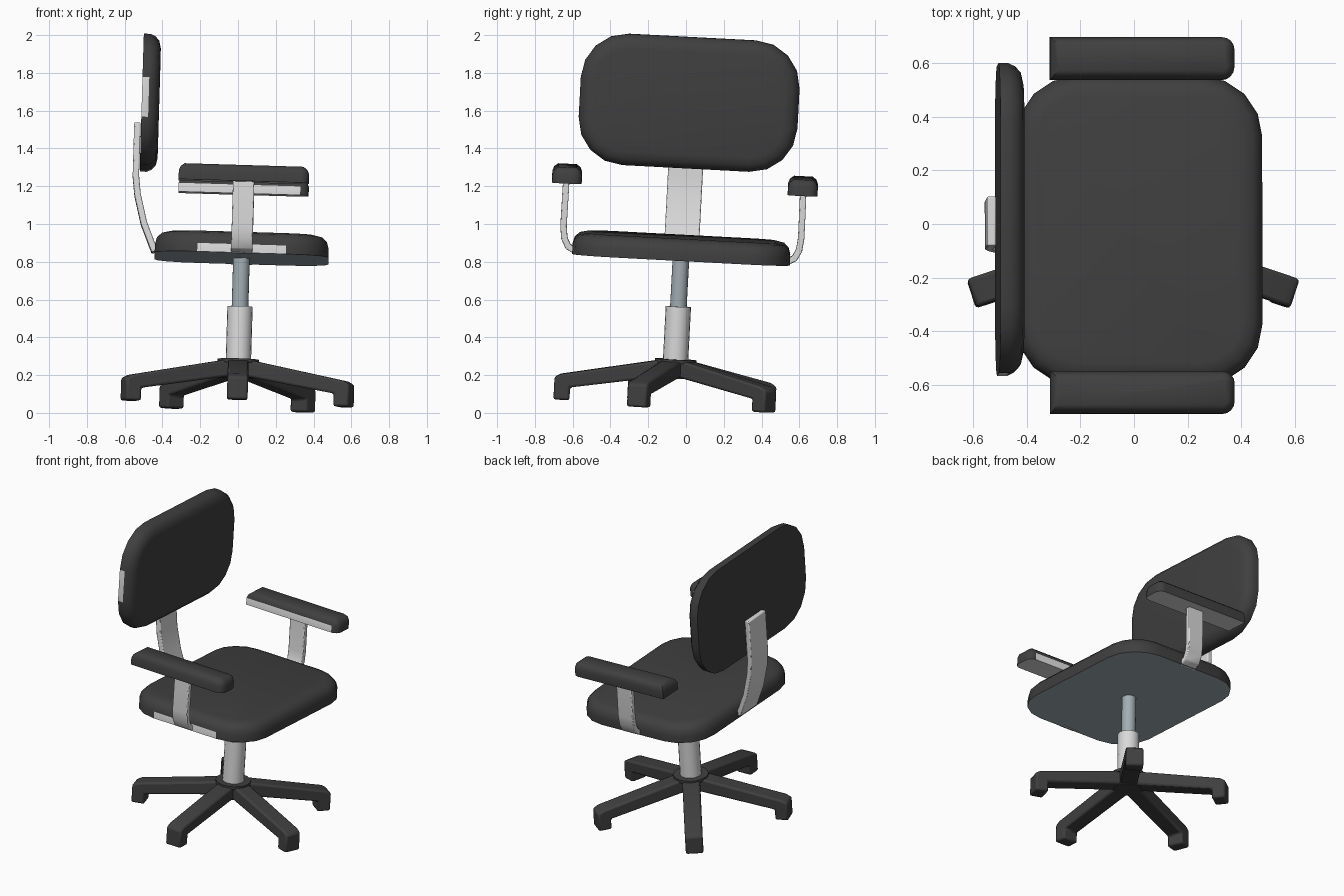
import bpy, bmesh, math
from mathutils import Vector, Matrix

cube = bpy.data.objects.get("Cube")
if cube:
    bpy.data.objects.remove(cube, do_unlink=True)


def material(name, color):
    m = bpy.data.materials.new(name)
    m.use_nodes = True
    m.diffuse_color = (*color, 1)
    m.node_tree.nodes["Principled BSDF"].inputs["Base Color"].default_value = (*color, 1)
    return m


DARK = material("charcoal", (0.05, 0.05, 0.05))
LIGHT = material("light grey", (0.7, 0.7, 0.7))
STEEL = material("blue grey steel", (0.36, 0.42, 0.45))

# The whole chair leans slightly on its base
LEAN = Vector((0, 0, 1)).rotation_difference(Vector((0.03, 0.053, 1)))
PLACE = Matrix.Translation((-0.005, -0.068, 0.039)) @ LEAN.to_matrix().to_4x4()


def finish(name, bm, mats, bevel=0, rule=None):
    bmesh.ops.remove_doubles(bm, verts=bm.verts, dist=0.0002)
    bmesh.ops.recalc_face_normals(bm, faces=bm.faces)
    if rule:
        for f in bm.faces:
            f.material_index = rule(f)
    mesh = bpy.data.meshes.new(name)
    bm.to_mesh(mesh)
    bm.free()
    for m in mats:
        mesh.materials.append(m)
    ob = bpy.data.objects.new(name, mesh)
    bpy.context.collection.objects.link(ob)
    ob.matrix_world = PLACE
    if bevel:
        mod = ob.modifiers.new("bevel", 'BEVEL')
        mod.width, mod.segments, mod.limit_method = bevel, 2, 'ANGLE'
    bpy.ops.object.select_all(action='DESELECT')
    ob.select_set(True)
    bpy.context.view_layer.objects.active = ob
    bpy.ops.object.shade_smooth_by_angle(angle=math.radians(40))
    return ob


def outline(a, b, radii, inset, segs=4):
    """Rounded rectangle, counter-clockwise, with one radius per corner."""
    pts = []
    corners = ((1, 1), (-1, 1), (-1, -1), (1, -1))
    for k, ((sx, sy), r) in enumerate(zip(corners, radii)):
        r = max(r - inset, 0)
        for i in range(segs + 1):
            t = math.radians(90 * (k + i / segs))
            pts.append((sx * (a - inset - r) + r * math.cos(t),
                        sy * (b - inset - r) + r * math.sin(t)))
    return pts


def cushion(name, a, b, radii, rings, place, mats, rule=None):
    """Padded slab: stacked outlines, each ring being (inset, height)."""
    bm = bmesh.new()
    loops = [[bm.verts.new(place(u, v, h)) for u, v in outline(a, b, radii, inset)]
             for inset, h in rings]
    for lo, hi in zip(loops, loops[1:]):
        for i in range(len(lo)):
            j = (i + 1) % len(lo)
            bm.faces.new((lo[i], lo[j], hi[j], hi[i]))
    bm.faces.new(loops[0][::-1])
    bm.faces.new(loops[-1])
    return finish(name, bm, mats, rule=rule)


def extrude(name, profile, place, width, mats, bevel=0):
    """Flat profile extruded symmetrically across its width."""
    bm = bmesh.new()
    sides = [[bm.verts.new(place(p, q, s * width / 2)) for p, q in profile] for s in (-1, 1)]
    n = len(profile)
    for i in range(n):
        j = (i + 1) % n
        bm.faces.new((sides[0][i], sides[0][j], sides[1][j], sides[1][i]))
    bm.faces.new(sides[0])
    bm.faces.new(sides[1][::-1])
    return finish(name, bm, mats, bevel)


def ribbon(path, thick):
    """Closed profile of constant thickness around a path."""
    pts = [Vector(p) for p in path]
    left, right = [], []
    for i, p in enumerate(pts):
        d = (pts[min(i + 1, len(pts) - 1)] - pts[max(i - 1, 0)]).normalized()
        n = Vector((-d.y, d.x)) * thick / 2
        left.append(p + n)
        right.append(p - n)
    return left + right[::-1]


def cylinder(name, r, z0, z1, mat, sides=20):
    bm = bmesh.new()
    bmesh.ops.create_cone(bm, cap_ends=True, segments=sides, radius1=r, radius2=r,
                          depth=z1 - z0, matrix=Matrix.Translation((0, 0, (z0 + z1) / 2)))
    return finish(name, bm, [mat])


# Five-legged base
LEG = [(0.03, 0.235), (0.1, 0.235), (0.6, 0.137), (0.635, 0.118), (0.635, 0),
       (0.55, 0), (0.55, 0.068), (0.07, 0.15), (0.03, 0.15)]
for k in range(5):
    t = math.radians(72 * k - 90)
    c, s = math.cos(t), math.sin(t)
    extrude(f"base_leg_{k + 1}", LEG,
            lambda r, z, w: (r * c - w * s, r * s + w * c, z), 0.11, [DARK], 0.012)
cylinder("base_hub", 0.085, 0.145, 0.235, DARK)
cylinder("base_collar", 0.11, 0.225, 0.245, DARK)

# Gas lift column
cylinder("column_sleeve", 0.067, 0.24, 0.525, LIGHT)
cylinder("column_piston", 0.044, 0.5, 0.785, STEEL)


# Seat with a steel underside and a light panel on one side
def seat_rule(f):
    if f.normal.z < -0.9:
        return 1
    return 2 if f.normal.y < -0.999 else 0


cushion("seat", 0.46, 0.577, [0.225] * 4,
        [(0, 0), (0, 0.045), (0.01, 0.08), (0.035, 0.105), (0.08, 0.115)],
        lambda u, v, h: (u, v, 0.78 + h), [DARK, STEEL, LIGHT], seat_rule)

# Backrest
cushion("backrest", 0.58, 0.348, [0.243] * 4,
        [(0, 0), (0, 0.036), (0.012, 0.062), (0.035, 0.083), (0.075, 0.092)],
        lambda u, v, h: (-0.552 + h, u, 1.59 + v), [DARK, LIGHT],
        lambda f: int(f.normal.y < -0.999))

# Bent bar carrying the backrest
BACK = [(-0.572, 1.48), (-0.572, 1.2), (-0.56, 1.1), (-0.522, 0.95), (-0.46, 0.8)]
extrude("backrest_bar", ribbon(BACK, 0.034), lambda x, z, w: (x, w, z), 0.185, [LIGHT], 0.006)

# Armrests and their curved brackets
ARM = [(0.628, 1.165), (0.63, 0.92), (0.622, 0.855), (0.6, 0.812), (0.555, 0.79)]
for side, sy in (("left", 1), ("right", -1)):
    extrude(f"{side}_arm_bracket", ribbon(ARM, 0.034),
            lambda y, z, w: (w, sy * y, z), 0.113, [LIGHT], 0.005)

    def arm_rule(f):
        inner = f.normal.y * sy < -0.999
        return int(inner or f.normal.z < -0.9)

    cushion(f"{side}_armrest", 0.345, 0.079, [0.045, 0, 0, 0.045],
            [(0, 0), (0, 0.046), (0.009, 0.07), (0.03, 0.086)],
            lambda u, v, h: (u, sy * (0.625 + v), 1.154 + h), [DARK, LIGHT], arm_rule)
